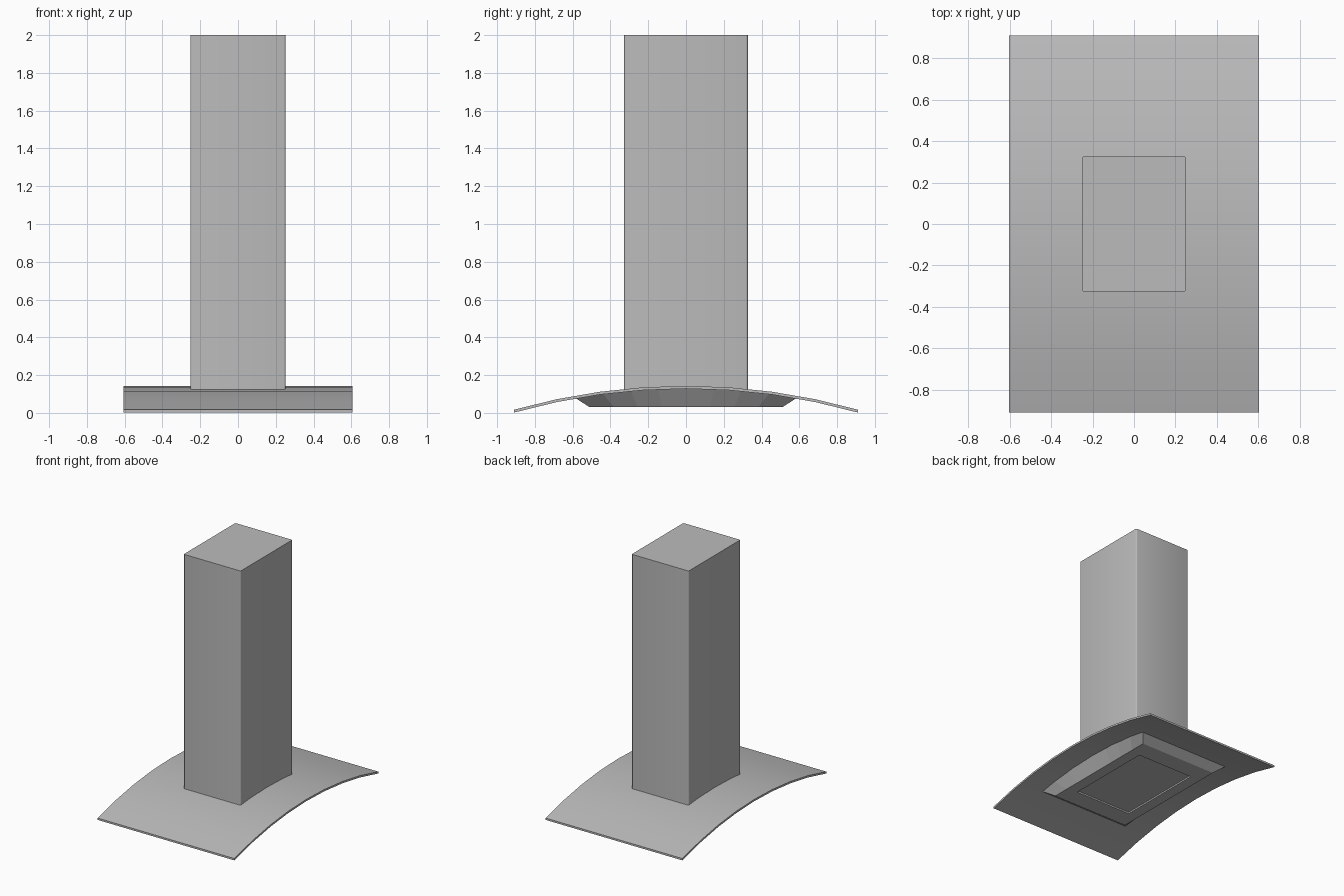
import bpy, bmesh, math

if "Cube" in bpy.data.objects:
    bpy.data.objects.remove(bpy.data.objects["Cube"], do_unlink=True)

# one brushed steel colour for every part
steel = bpy.data.materials.new("brushed_steel")
steel.use_nodes = True
steel.diffuse_color = (0.5, 0.5, 0.5, 1)
steel.node_tree.nodes["Principled BSDF"].inputs["Base Color"].default_value = (0.5, 0.5, 0.5, 1)

HALF_Y, TOP, DROP, THICK, SEGMENTS = 0.91, 0.143, 0.126, 0.015, 8
RADIUS = (HALF_Y ** 2 + DROP ** 2) / (2 * DROP)


def arc_z(y):
    """Height of the canopy's upper face."""
    return TOP - RADIUS + math.sqrt(RADIUS ** 2 - y * y)


def finish(name, bm):
    bmesh.ops.recalc_face_normals(bm, faces=bm.faces)
    mesh = bpy.data.meshes.new(name)
    bm.to_mesh(mesh)
    bm.free()
    mesh.materials.append(steel)
    obj = bpy.data.objects.new(name, mesh)
    bpy.context.collection.objects.link(obj)
    return obj


def rectangle(bm, hx, hy, z):
    return [bm.verts.new((sx * hx, sy * hy, z)) for sx, sy in ((-1, -1), (1, -1), (1, 1), (-1, 1))]


def bridge(bm, a, b):
    for i in range(len(a)):
        j = (i + 1) % len(a)
        bm.faces.new((a[i], a[j], b[j], b[i]))


# curved canopy: arched strip extruded along x
bm = bmesh.new()
ys = [HALF_Y * (2 * i / SEGMENTS - 1) for i in range(SEGMENTS + 1)]
sides = []
for x in (-0.605, 0.605):
    upper = [bm.verts.new((x, y, arc_z(y))) for y in ys]
    lower = [bm.verts.new((x, y, max(0, arc_z(y) - THICK))) for y in ys]
    for i in range(SEGMENTS):
        bm.faces.new((upper[i], upper[i + 1], lower[i + 1], lower[i]))
    sides.append(upper + lower[::-1])
bridge(bm, *sides)
finish("canopy", bm)

# filter housing: tapered tray whose rim follows the canopy, with a recessed panel
bm = bmesh.new()
BOTTOM = 0.03
rim_ys = [0.59 * (i / 4 - 1) for i in range(9)]
rims, bases = [], []
for s in (-1, 1):
    rim = [bm.verts.new((s * 0.41, y, arc_z(y) - THICK * 0.6)) for y in rim_ys]
    base = [bm.verts.new((s * 0.34, y * 0.51 / 0.59, BOTTOM)) for y in rim_ys]
    for i in range(8):
        bm.faces.new((rim[i], rim[i + 1], base[i + 1], base[i]))
    rims.append(rim)
    bases.append(base)
for e in (0, -1):
    bm.faces.new((rims[0][e], rims[1][e], bases[1][e], bases[0][e]))
for i in range(8):
    bm.faces.new((rims[0][i], rims[0][i + 1], rims[1][i + 1], rims[1][i]))
corners = [bases[0][0], bases[1][0], bases[1][-1], bases[0][-1]]
opening = rectangle(bm, 0.25, 0.36, BOTTOM)
panel = rectangle(bm, 0.25, 0.36, BOTTOM + 0.012)
bm.faces.new((corners[0], corners[1], opening[1], opening[0]))
bm.faces.new((corners[2], corners[3], opening[3], opening[2]))
bm.faces.new(bases[1] + [opening[2], opening[1]])
bm.faces.new(bases[0] + [opening[3], opening[0]])
bridge(bm, opening, panel)
bm.faces.new(panel)
finish("filter_housing", bm)

# chimney: tall duct with slightly rounded upright edges
bm = bmesh.new()
low = rectangle(bm, 0.252, 0.327, 0.12)
high = rectangle(bm, 0.252, 0.327, 2.0)
bridge(bm, low, high)
bm.faces.new(low)
bm.faces.new(high)
uprights = [e for e in bm.edges if abs(e.verts[0].co.z - e.verts[1].co.z) > 1]
bmesh.ops.bevel(bm, geom=uprights, offset=0.01, segments=3, profile=0.5, affect='EDGES')
finish("chimney", bm)

# soft shading across the canopy's arch and the chimney's rounded corners
bpy.ops.object.select_all(action='DESELECT')
for name in ("canopy", "chimney"):
    obj = bpy.data.objects[name]
    obj.select_set(True)
    bpy.context.view_layer.objects.active = obj
bpy.ops.object.shade_smooth_by_angle(angle=math.radians(35))
